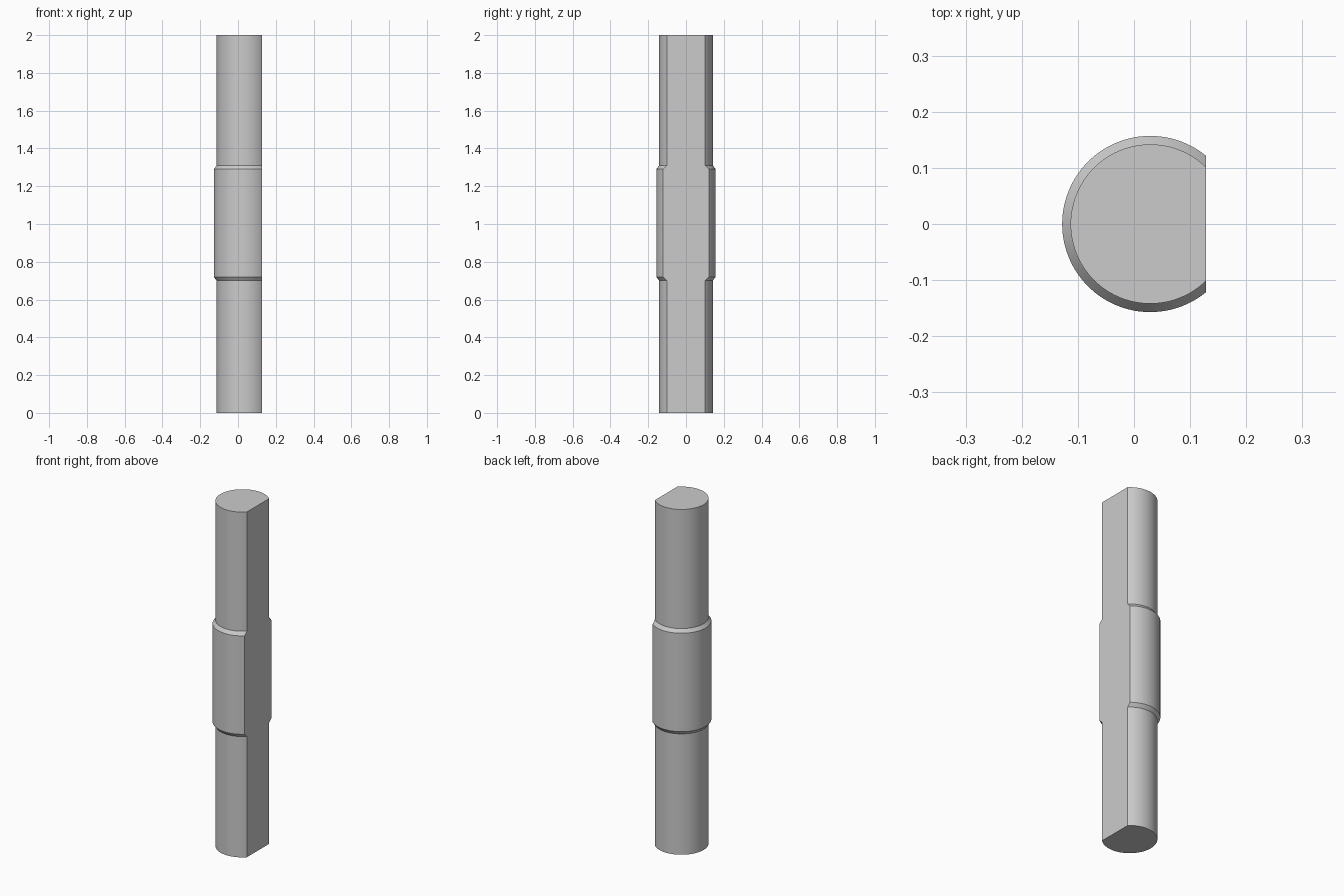
import bpy
import bmesh
import math

cube = bpy.data.objects.get("Cube")
if cube:
    bpy.data.objects.remove(cube, do_unlink=True)

SHAFT_R, COLLAR_R = 0.142, 0.157
AXIS_X, FLAT_X = 0.029, 0.128
SEGMENTS = 72

# One grey for the whole part
grey = bpy.data.materials.new("plain grey")
grey.use_nodes = True
colour = (0.6, 0.6, 0.6, 1)
grey.diffuse_color = colour
grey.node_tree.nodes["Principled BSDF"].inputs["Base Color"].default_value = colour


def d_ring(bm, radius, z):
    """Circle cut by the flat on the +x side."""
    start = math.acos((FLAT_X - AXIS_X) / radius)
    sweep = 2 * (math.pi - start)
    angles = [start + sweep * i / SEGMENTS for i in range(SEGMENTS + 1)]
    return [bm.verts.new((AXIS_X + radius * math.cos(a), radius * math.sin(a), z))
            for a in angles]


# Shaft with a chamfered collar, lofted bottom to top
profile = [(SHAFT_R, 0), (SHAFT_R, 0.70), (COLLAR_R, 0.72),
           (COLLAR_R, 1.29), (SHAFT_R, 1.31), (SHAFT_R, 2)]
bm = bmesh.new()
rings = [d_ring(bm, r, z) for r, z in profile]
for low, high in zip(rings, rings[1:]):
    for i in range(len(low)):
        j = (i + 1) % len(low)
        bm.faces.new((low[i], low[j], high[j], high[i]))

# End caps
bm.faces.new(rings[0][::-1])
bm.faces.new(rings[-1])
bmesh.ops.recalc_face_normals(bm, faces=bm.faces[:])

mesh = bpy.data.meshes.new("flatted_shaft")
bm.to_mesh(mesh)
bm.free()
mesh.materials.append(grey)
shaft = bpy.data.objects.new("flatted_shaft", mesh)
bpy.context.collection.objects.link(shaft)

# Smooth round sides, sharp chamfers and flat
bpy.ops.object.select_all(action="DESELECT")
shaft.select_set(True)
bpy.context.view_layer.objects.active = shaft
bpy.ops.object.shade_smooth_by_angle(angle=math.radians(25))
